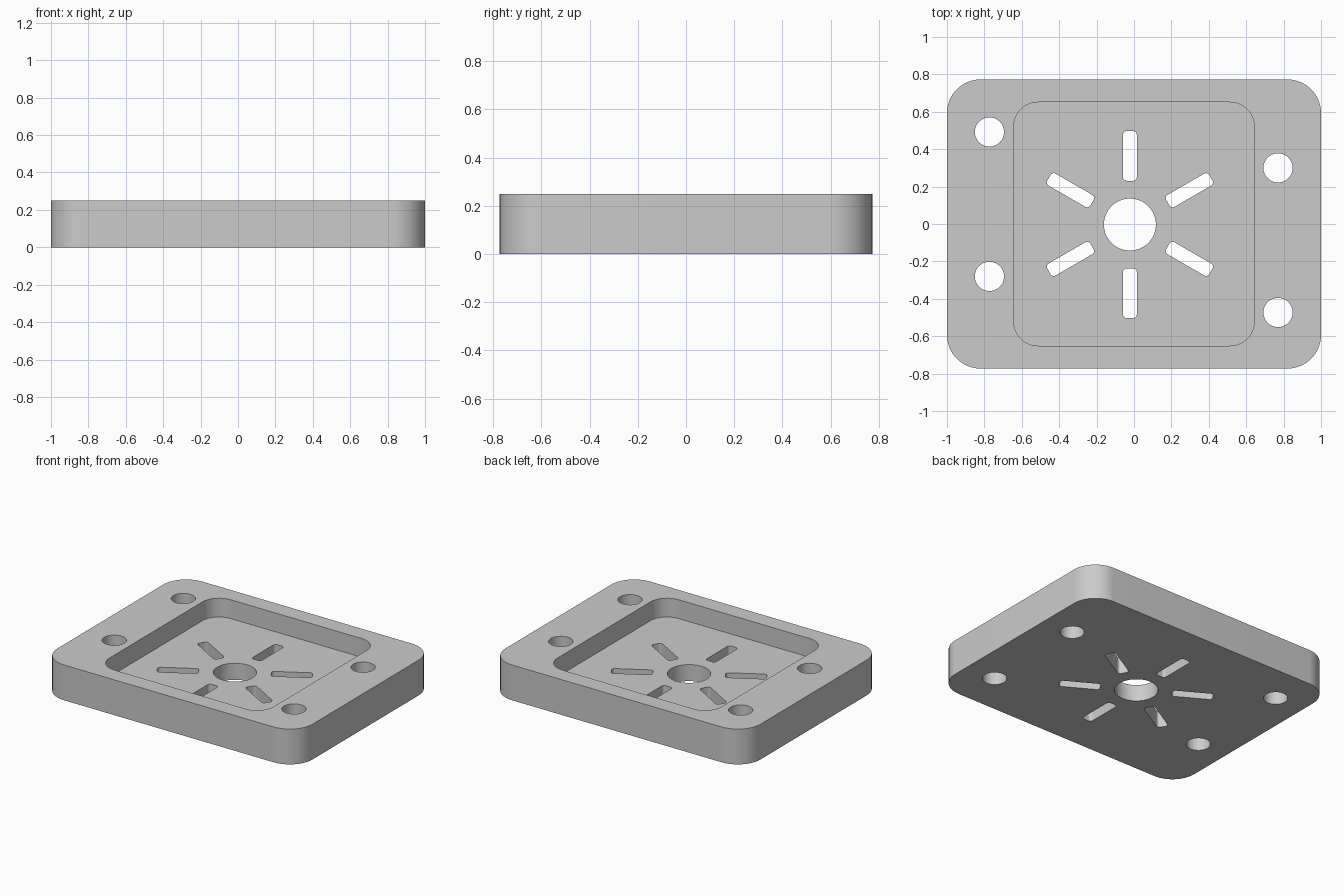
import bpy, bmesh, math
from mathutils import Vector, Matrix

cube = bpy.data.objects.get("Cube")
if cube:
    bpy.data.objects.remove(cube, do_unlink=True)

HEIGHT, FLOOR = 0.25, 0.117
CENTRE = Vector((-0.022, -0.003))

grey = bpy.data.materials.new("plain grey")
grey.use_nodes = True
colour = (0.6, 0.6, 0.6, 1)
grey.diffuse_color = colour
grey.node_tree.nodes["Principled BSDF"].inputs["Base Color"].default_value = colour


def rounded_rect(hx, hy, r, steps):
    """Outline of a rounded rectangle with half sizes hx, hy."""
    points = []
    for i, (sx, sy) in enumerate([(1, 1), (-1, 1), (-1, -1), (1, -1)]):
        for k in range(steps + 1):
            a = math.radians(90) * (i + k / steps)
            points.append(Vector((sx * (hx - r) + r * math.cos(a),
                                  sy * (hy - r) + r * math.sin(a))))
    return points


def circle(r, n=64):
    return [Vector((r * math.cos(math.tau * i / n), r * math.sin(math.tau * i / n)))
            for i in range(n)]


def prism(bm, outline, z0, z1, place=Matrix()):
    """Add a closed prism over an outline."""
    bottom = [bm.verts.new(place @ Vector((p.x, p.y, z0))) for p in outline]
    top = [bm.verts.new(place @ Vector((p.x, p.y, z1))) for p in outline]
    bm.faces.new(bottom[::-1])
    bm.faces.new(top)
    n = len(outline)
    for i in range(n):
        j = (i + 1) % n
        bm.faces.new((bottom[i], bottom[j], top[j], top[i]))


def finish(bm, name):
    mesh = bpy.data.meshes.new(name)
    bm.to_mesh(mesh)
    bm.free()
    mesh.materials.append(grey)
    obj = bpy.data.objects.new(name, mesh)
    bpy.context.collection.objects.link(obj)
    return obj


# Solid plate
bm = bmesh.new()
prism(bm, rounded_rect(1, 0.773, 0.18, 16), 0, HEIGHT)
plate = finish(bm, "base_plate")

# Recessed pocket
bm = bmesh.new()
prism(bm, rounded_rect(0.643, 0.651, 0.13, 14), FLOOR, HEIGHT + 0.1)
pocket = finish(bm, "pocket_cutter")

# Through openings: mounting holes, centre hole and ring of slots
bm = bmesh.new()
for x, y in [(-0.773, 0.492), (-0.773, -0.28), (0.77, 0.3), (0.77, -0.473)]:
    prism(bm, circle(0.078), -0.1, HEIGHT + 0.1, Matrix.Translation((x, y, 0)))
hub = Matrix.Translation((CENTRE.x, CENTRE.y, 0))
prism(bm, circle(0.139), -0.1, HEIGHT + 0.1, hub)
for i in range(6):
    place = (hub @ Matrix.Rotation(math.radians(30 + 60 * i), 4, "Z")
             @ Matrix.Translation((0.367, 0, 0)))
    prism(bm, rounded_rect(0.133, 0.037, 0.02, 6), -0.1, HEIGHT + 0.1, place)
openings = finish(bm, "openings_cutter")

# Cut the plate, then drop the cutters
bpy.ops.object.select_all(action="DESELECT")
plate.select_set(True)
bpy.context.view_layer.objects.active = plate
for cutter in (pocket, openings):
    cutter.hide_render = True
    mod = plate.modifiers.new(cutter.name, "BOOLEAN")
    mod.operation = "DIFFERENCE"
    mod.solver = "EXACT"
    mod.object = cutter
    bpy.ops.object.modifier_apply(modifier=mod.name)
    bpy.data.objects.remove(cutter, do_unlink=True)

# Smooth round walls, sharp rims
bpy.ops.object.shade_smooth_by_angle(angle=math.radians(30))
